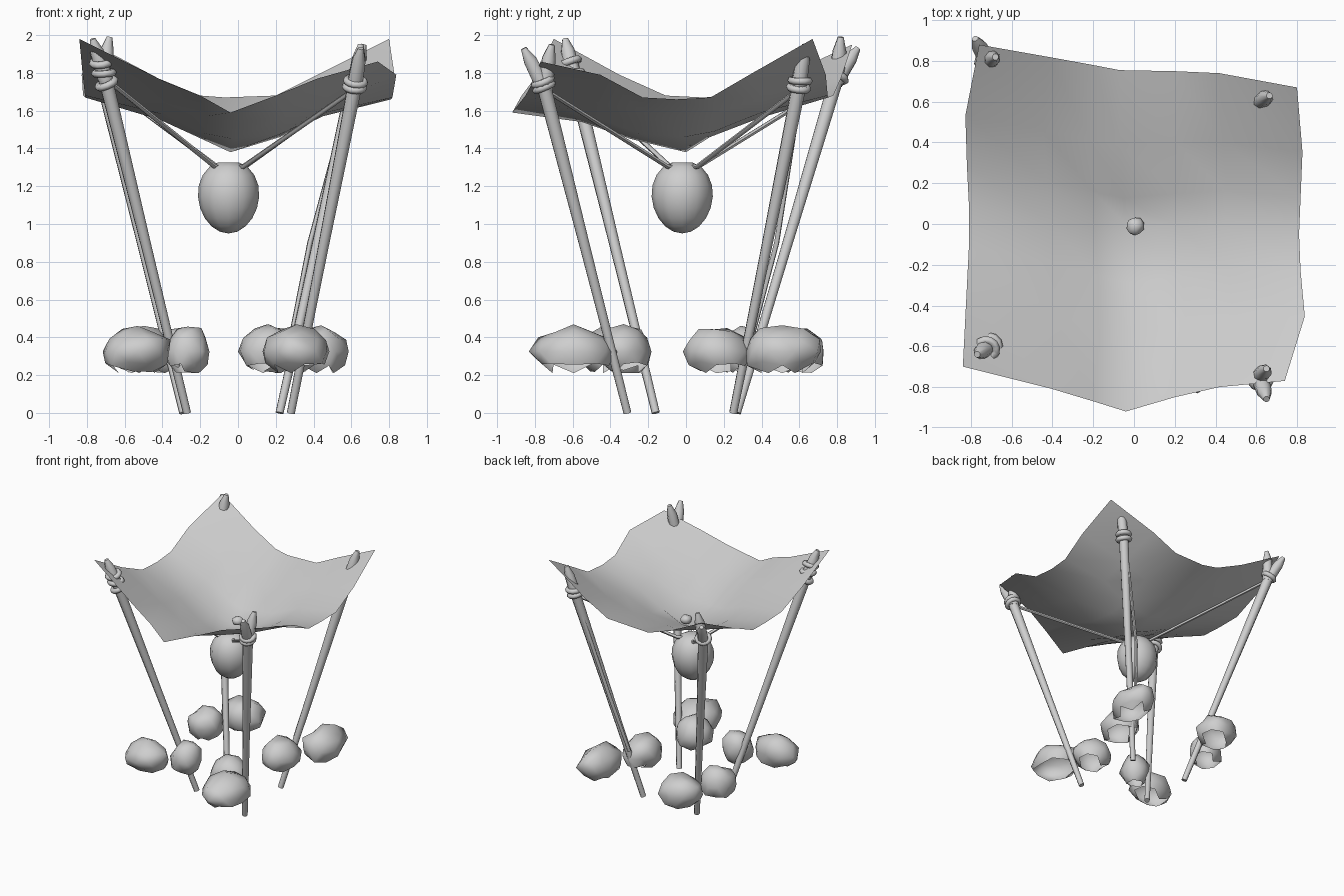
import bpy, bmesh, math, random
from mathutils import Vector

random.seed(4)
cube = bpy.data.objects.get("Cube")
if cube:
    bpy.data.objects.remove(cube)

grey = bpy.data.materials.new("plain_grey")
grey.use_nodes = True
grey.diffuse_color = (0.62, 0.62, 0.62, 1)
grey.node_tree.nodes["Principled BSDF"].inputs["Base Color"].default_value = grey.diffuse_color


def finish(name, bm, angle=60):
    mesh = bpy.data.meshes.new(name)
    bm.to_mesh(mesh)
    bm.free()
    mesh.materials.append(grey)
    ob = bpy.data.objects.new(name, mesh)
    bpy.context.collection.objects.link(ob)
    bpy.ops.object.select_all(action="DESELECT")
    ob.select_set(True)
    bpy.context.view_layer.objects.active = ob
    bpy.ops.object.shade_smooth_by_angle(angle=math.radians(angle))


def tube(name, points, radii, sides=8):
    """Round stick through the points with a radius at each."""
    bm = bmesh.new()
    pts = [Vector(p) for p in points]
    rings = []
    for i, p in enumerate(pts):
        way = (pts[min(i + 1, len(pts) - 1)] - pts[max(i - 1, 0)]).normalized()
        side = way.cross(Vector((0.3, 1, 0))).normalized()
        up = way.cross(side)
        turns = [math.tau * k / sides for k in range(sides)]
        rings.append([bm.verts.new(p + radii[i] * (side * math.cos(t) + up * math.sin(t)))
                      for t in turns])
    for a, b in zip(rings, rings[1:]):
        for k in range(sides):
            n = (k + 1) % sides
            bm.faces.new((a[k], a[n], b[n], b[k]))
    bm.faces.new(rings[0])
    bm.faces.new(rings[-1])
    bmesh.ops.recalc_face_normals(bm, faces=bm.faces)
    finish(name, bm)


def band(name, centre, axis, radius=0.048, thick=0.02):
    bpy.ops.mesh.primitive_torus_add(major_segments=12, minor_segments=6, major_radius=radius,
                                     minor_radius=thick, location=centre)
    ob = bpy.context.object
    ob.name = name
    ob.rotation_euler = Vector(axis).to_track_quat("Z", "Y").to_euler()
    ob.data.materials.append(grey)
    bpy.ops.object.shade_smooth()


def rock(name, centre, size, open_base=True):
    bm = bmesh.new()
    bmesh.ops.create_icosphere(bm, subdivisions=2, radius=1)
    for v in bm.verts:
        v.co *= random.uniform(0.9, 1.13)
        v.co.z = max(v.co.z, -0.88)
        v.co = Vector(c + s * k for c, s, k in zip(centre, size, v.co))
    if open_base:
        bm.normal_update()
        under = [f for f in bm.faces if f.normal.z < -0.8]
        bmesh.ops.delete(bm, geom=under, context="FACES")
    finish(name, bm, 60)


# sagging canopy: outline bows in plan, heights run from back row to front row
steps = (0, .22, .375, .5, .625, .78, 1)
back = [(-.76, .88), (-.42, .82), (-.2, .78), (-.07, .755), (.2, .75), (.42, .74), (.80, .67)]
front = [(-.84, -.70), (-.4, -.81), (-.2, -.87), (-.04, -.92), (.2, -.85), (.42, -.80), (.74, -.77)]
heights = [(1.95, 1.77, 1.68, 1.67, 1.68, 1.79, 1.98),
           (1.79, 1.65, 1.58, 1.56, 1.59, 1.66, 1.80),
           (1.68, 1.58, 1.49, 1.46, 1.49, 1.59, 1.67),
           (1.67, 1.55, 1.45, 1.38, 1.46, 1.57, 1.66),
           (1.68, 1.58, 1.48, 1.45, 1.48, 1.59, 1.67),
           (1.79, 1.64, 1.57, 1.54, 1.57, 1.64, 1.79),
           (1.98, 1.76, 1.68, 1.59, 1.68, 1.77, 1.86)]
bow_right = (0, -.05, -.03, -.01, 0, 0, 0)
bow_left = (0, .04, .04, .04, .055, .085, 0)
bm = bmesh.new()
grid = []
for r, row in enumerate(heights):
    line = []
    for c, z in enumerate(row):
        s = steps[c]
        p = Vector(back[c]).lerp(Vector(front[c]), steps[r])
        flat = 1 - abs(2 * s - 1) if r == 3 else 0
        x = p.x + bow_right[r] * (1 - s) + bow_left[r] * s
        line.append(bm.verts.new((x, p.y * (1 - flat), z)))
    grid.append(line)
for r in range(6):
    for c in range(6):
        bm.faces.new((grid[r][c], grid[r + 1][c], grid[r + 1][c + 1], grid[r][c + 1]))
finish("canopy", bm, 80)

# poles: foot, neck, tips of the fork, band offsets along the pole
poles = {
    "front_left": ((.28, -.31, 0), (.62, -.755, 1.74),
                   [(.65, -.86, 1.93), (.65, -.71, 1.95)], (-.015, .015)),
    "front_right": ((-.27, -.16, 0), (-.71, -.60, 1.80),
                    [(-.77, -.64, 1.98)], (-.06, 0, .06)),
    "back_left": ((.22, .25, 0), (.61, .60, 1.74),
                  [(.665, .63, 1.95)], (-.02, .02)),
    "back_right": ((-.29, .27, 0), (-.72, .80, 1.78),
                   [(-.68, .82, 1.99), (-.78, .91, 1.93)], (0,)),
}
pot = Vector((-.04, -.015, 1.29))
for name, (foot, neck, tips, bands) in poles.items():
    foot, neck = Vector(foot), Vector(neck)
    way = (neck - foot).normalized()
    tube(name + "_pole", [foot, foot.lerp(neck, .5), neck], [.022, .029, .04])
    for i, tip in enumerate(tips):
        tip = Vector(tip)
        tube(f"{name}_prong_{i}", [neck - way * .03, neck.lerp(tip, .65), tip],
             [.044, .038, .016])
    for i, shift in enumerate(bands):
        tilt = Vector((random.uniform(-.2, .2), random.uniform(-.2, .2), 0))
        band(f"{name}_band_{i}", neck + way * shift, way + tilt)
    # cord from the pole to the hanging pot
    out = Vector((neck.x, neck.y, 0)).normalized()
    tube(name + "_cord", [pot, pot + out * .11 + Vector((0, 0, .015)), neck - way * .03],
         [.013, .013, .013], 6)

# thin second stick beside the back left pole
tube("back_left_thin_stick", [(.60, .61, 1.72), (.38, .48, .9), (.28, .35, .4)],
     [.012, .014, .012], 6)

# egg shaped hanging pot
bm = bmesh.new()
bmesh.ops.create_uvsphere(bm, u_segments=12, v_segments=10, radius=1)
for v in bm.verts:
    z = v.co.z
    wide = .162 * (1 + .07 * z)
    v.co = (-.05 + v.co.x * wide, -.02 + v.co.y * wide, 1.145 + min(z, .93) * .195)
finish("hanging_pot", bm)

# small weight resting in the canopy
rock("canopy_weight", (.005, -.01, 1.435), (.042, .045, .035), False)

# two hollow rocks around each pole foot
stones = [((-.53, -.44), (.18, .14)), ((-.265, -.30), (.12, .12)),
          ((-.50, .29), (.13, .13)), ((-.36, .59), (.17, .15)),
          ((.31, -.595), (.17, .21)), ((.16, -.33), (.15, .14)),
          ((.28, .16), (.14, .17)), ((.44, .51), (.14, .21))]
for i, ((x, y), (w, d)) in enumerate(stones):
    rock(f"rock_{i}", (x, y, .325), (w, d, .13))
